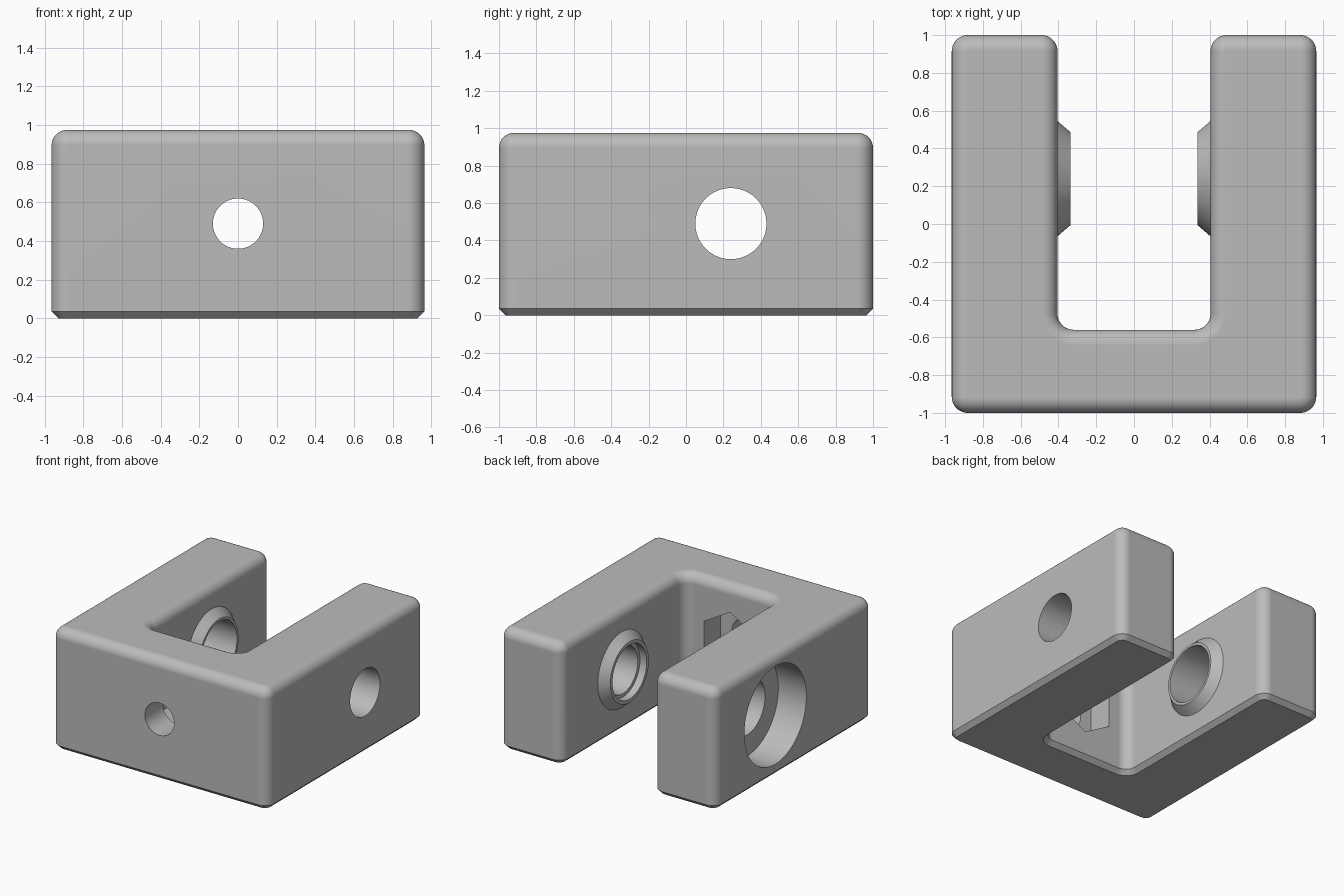
import bpy, bmesh, math
from mathutils import Matrix, Vector

if "Cube" in bpy.data.objects:
    bpy.data.objects.remove(bpy.data.objects["Cube"])

H, R, FIL, CH = 0.975, 0.085, 0.08, 0.035   # height, corner radius, top fillet, bottom chamfer
BY, BZ = 0.24, 0.49                          # pivot bore centre

grey = bpy.data.materials.new("light grey")
grey.diffuse_color = (0.5, 0.5, 0.5, 1)
grey.use_nodes = True
grey.node_tree.nodes["Principled BSDF"].inputs["Base Color"].default_value = grey.diffuse_color


def add_object(name, bm):
    bmesh.ops.recalc_face_normals(bm, faces=bm.faces)
    mesh = bpy.data.meshes.new(name)
    bm.to_mesh(mesh)
    bm.free()
    mesh.materials.append(grey)
    obj = bpy.data.objects.new(name, mesh)
    bpy.context.collection.objects.link(obj)
    return obj


def ring(off, z):
    """Rounded U outline, shrunk inward by off."""
    pts = [(-.965, -1), (.965, -1), (.965, 1), (.405, 1),
           (.405, -.56), (-.405, -.56), (-.405, 1), (-.965, 1)]
    out, n, seg = [], len(pts), 10
    for i, p in enumerate(pts):
        p = Vector(p)
        d0 = (p - Vector(pts[i - 1])).normalized()
        d1 = (Vector(pts[(i + 1) % n]) - p).normalized()
        convex = d0.x * d1.y - d0.y * d1.x > 0
        c = p - d0 * R + d1 * R
        r = R - off if convex else R + off
        for k in range(seg + 1):
            a = math.pi / 2 * k / seg
            v = c + (-d1 * math.cos(a) + d0 * math.sin(a)) * r
            out.append((v.x, v.y, z))
    return out


def cone(name, r1, r2, start, axis, depth, sides=96, turn=0):
    """Cone or cylinder from a start point along an axis."""
    bm = bmesh.new()
    m = (Matrix.Translation(start) @ Vector(axis).to_track_quat('Z', 'Y').to_matrix().to_4x4()
         @ Matrix.Rotation(turn, 4, 'Z') @ Matrix.Translation((0, 0, depth / 2)))
    bmesh.ops.create_cone(bm, cap_ends=True, segments=sides, radius1=r1, radius2=r2,
                          depth=depth, matrix=m)
    return add_object(name, bm)


# U-shaped body: stacked outlines with chamfered base and filleted top
levels = [(CH, 0), (0, CH)]
for k in range(9):
    a = math.pi / 2 * k / 8
    levels.append((FIL * (1 - math.cos(a)), H - FIL + FIL * math.sin(a)))
bm = bmesh.new()
rings = [[bm.verts.new(p) for p in ring(o, z)] for o, z in levels]
for lo, hi in zip(rings, rings[1:]):
    for i in range(len(lo)):
        j = (i + 1) % len(lo)
        bm.faces.new((lo[i], lo[j], hi[j], hi[i]))
bm.faces.new(rings[0][::-1])
bm.faces.new(rings[-1])
body = add_object("clevis_body", bm)

# Raised conical bosses on the inner walls
parts = []
for s in (-1, 1):
    parts.append((cone("boss", .305 + .06, .245, (s * .475, BY, BZ), (-s, 0, 0), .14), 'UNION'))

# Bores, counterbore, screw hole and hex nut pocket
parts += [(cone(*c), 'DIFFERENCE') for c in (
    ("right_bore", .19, .19, (.2, BY, BZ), (1, 0, 0), 1.0),
    ("right_boss_step", .218, .218, (.2, BY, BZ), (1, 0, 0), .195),
    ("left_bore", .225, .225, (-.2, BY, BZ), (-1, 0, 0), 1.0),
    ("left_counterbore", .395, .395, (-1.2, BY, BZ), (1, 0, 0), .485),
    ("screw_hole", .13, .13, (0, -1.2, BZ), (0, 1, 0), .9),
)]
hexagon = cone("nut_pocket", .265, .265, (0, 0, 0), (0, 0, 1), .41, 6)
verts = hexagon.data.vertices
top = max(verts, key=lambda v: abs(v.co.y)).co
turn = math.pi / 2 - math.atan2(top.y, top.x)   # one corner pointing up
hexagon.data.transform(Matrix.Translation((0, -.36, BZ)) @ Matrix.Rotation(math.pi / 2, 4, 'X')
                       @ Matrix.Rotation(turn, 4, 'Z'))
parts.append((hexagon, 'DIFFERENCE'))

bpy.context.view_layer.objects.active = body
body.select_set(True)
for obj, op in parts:
    mod = body.modifiers.new(obj.name, 'BOOLEAN')
    mod.operation, mod.solver, mod.object = op, 'EXACT', obj
    bpy.ops.object.modifier_apply(modifier=mod.name)
    bpy.data.objects.remove(obj)

# Smooth fillets and bores, crisp edges
bpy.ops.object.shade_smooth_by_angle(angle=math.radians(30))
wn = body.modifiers.new("weighted_normals", 'WEIGHTED_NORMAL')
wn.keep_sharp = True
